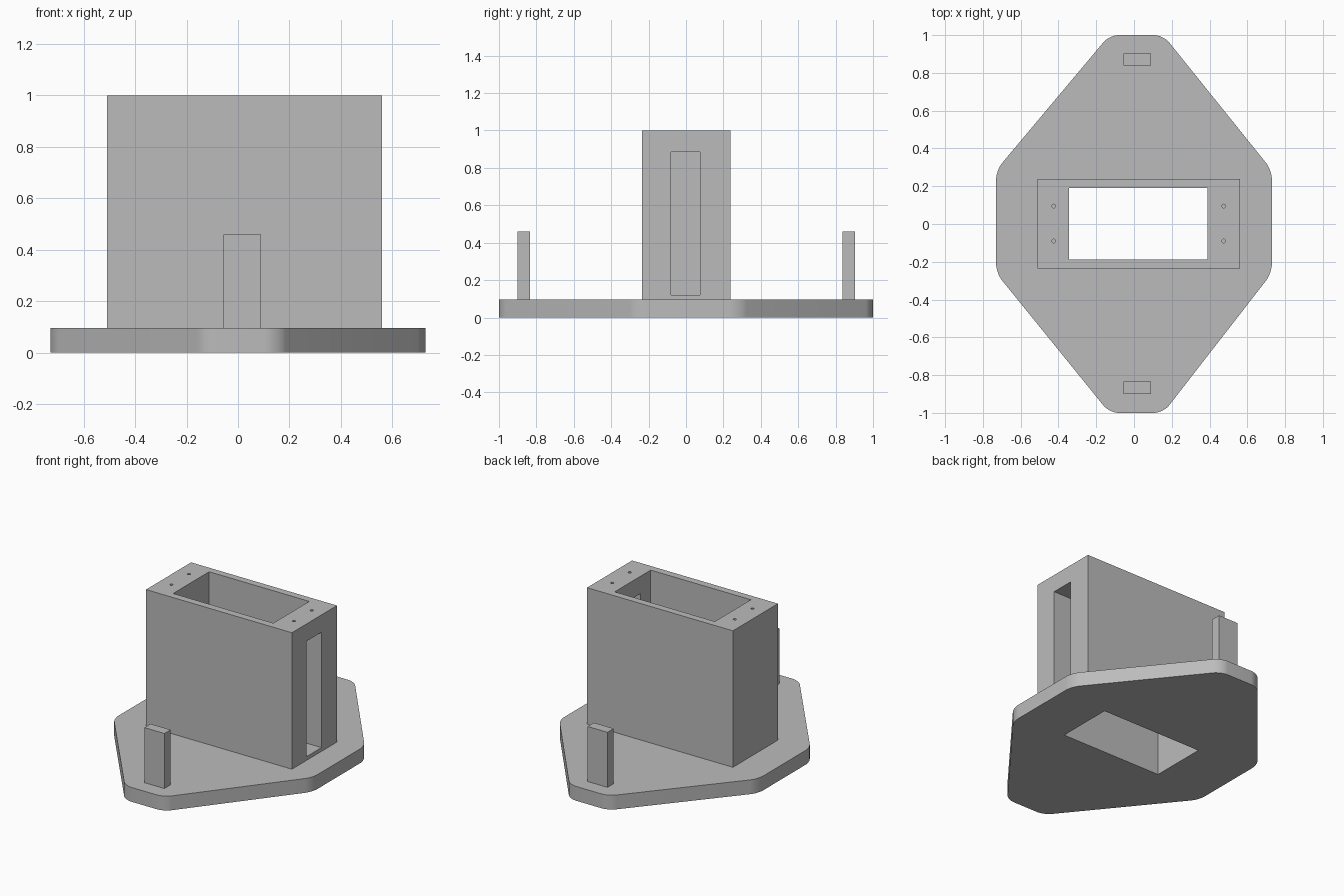
import bpy, bmesh, math

cube = bpy.data.objects.get("Cube")
if cube:
    bpy.data.objects.remove(cube, do_unlink=True)

# Single plain grey
grey = bpy.data.materials.new("plain_grey")
grey.use_nodes = True
colour = (0.5, 0.5, 0.5, 1)
grey.diffuse_color = colour
grey.node_tree.nodes["Principled BSDF"].inputs["Base Color"].default_value = colour


def finish(bm, name):
    bmesh.ops.recalc_face_normals(bm, faces=bm.faces)
    mesh = bpy.data.meshes.new(name)
    bm.to_mesh(mesh)
    bm.free()
    mesh.materials.append(grey)
    obj = bpy.data.objects.new(name, mesh)
    bpy.context.collection.objects.link(obj)
    return obj


def prism(name, outline, z0, z1, fillet=0):
    bm = bmesh.new()
    face = bm.faces.new([bm.verts.new((x, y, z0)) for x, y in outline])
    top = bmesh.ops.extrude_face_region(bm, geom=[face])["geom"]
    for v in top:
        if isinstance(v, bmesh.types.BMVert):
            v.co.z = z1
    if fillet:
        upright = [e for e in bm.edges
                   if abs(e.verts[0].co.z - e.verts[1].co.z) > 0.01]
        bmesh.ops.bevel(bm, geom=upright, offset=fillet, offset_type='OFFSET',
                        segments=8, profile=0.5, affect='EDGES')
    return finish(bm, name)


def box(name, x0, x1, y0, y1, z0, z1):
    return prism(name, [(x0, y0), (x1, y0), (x1, y1), (x0, y1)], z0, z1)


def cut(target, cutters):
    for c in cutters:
        c.hide_render = True
        mod = target.modifiers.new(c.name, 'BOOLEAN')
        mod.operation = 'DIFFERENCE'
        mod.solver = 'EXACT'
        mod.object = c
    bpy.ops.object.select_all(action='DESELECT')
    bpy.context.view_layer.objects.active = target
    target.select_set(True)
    for c in cutters:
        bpy.ops.object.modifier_apply(modifier=c.name)


# Base plate: stretched octagon with rounded upright corners
outline = [(-0.13, -1), (0.155, -1), (0.73, -0.26), (0.73, 0.285),
           (0.155, 1), (-0.13, 1), (-0.73, 0.285), (-0.73, -0.26)]
plate = prism("base_plate", outline, 0, 0.095, fillet=0.05)

# Hollow housing standing on the plate
housing = box("housing", -0.51, 0.56, -0.235, 0.237, 0.095, 1)

# Cutters: central shaft, side slot and four screw holes
shaft = box("shaft_cutter", -0.345, 0.39, -0.187, 0.19, -0.2, 1.2)
slot = box("slot_cutter", 0.3, 0.7, -0.08, 0.075, 0.12, 0.885)
holes = []
for x in (-0.425, 0.475):
    for y in (-0.09, 0.095):
        ring = [(x + 0.01 * math.cos(i * math.tau / 16),
                 y + 0.01 * math.sin(i * math.tau / 16)) for i in range(16)]
        holes.append(prism("screw_hole_cutter", ring, 0.88, 1.1))
cut(plate, [shaft])
cut(housing, [shaft, slot] + holes)
for c in [shaft, slot] + holes:
    bpy.data.objects.remove(c, do_unlink=True)

# Upright tabs at both ends of the plate
box("front_tab", -0.056, 0.09, -0.9, -0.835, 0.095, 0.46)
box("back_tab", -0.056, 0.09, 0.838, 0.903, 0.095, 0.46)

# Smooth only the rounded plate corners
bpy.ops.object.select_all(action='DESELECT')
plate.select_set(True)
bpy.context.view_layer.objects.active = plate
bpy.ops.object.shade_smooth_by_angle(angle=math.radians(30))
